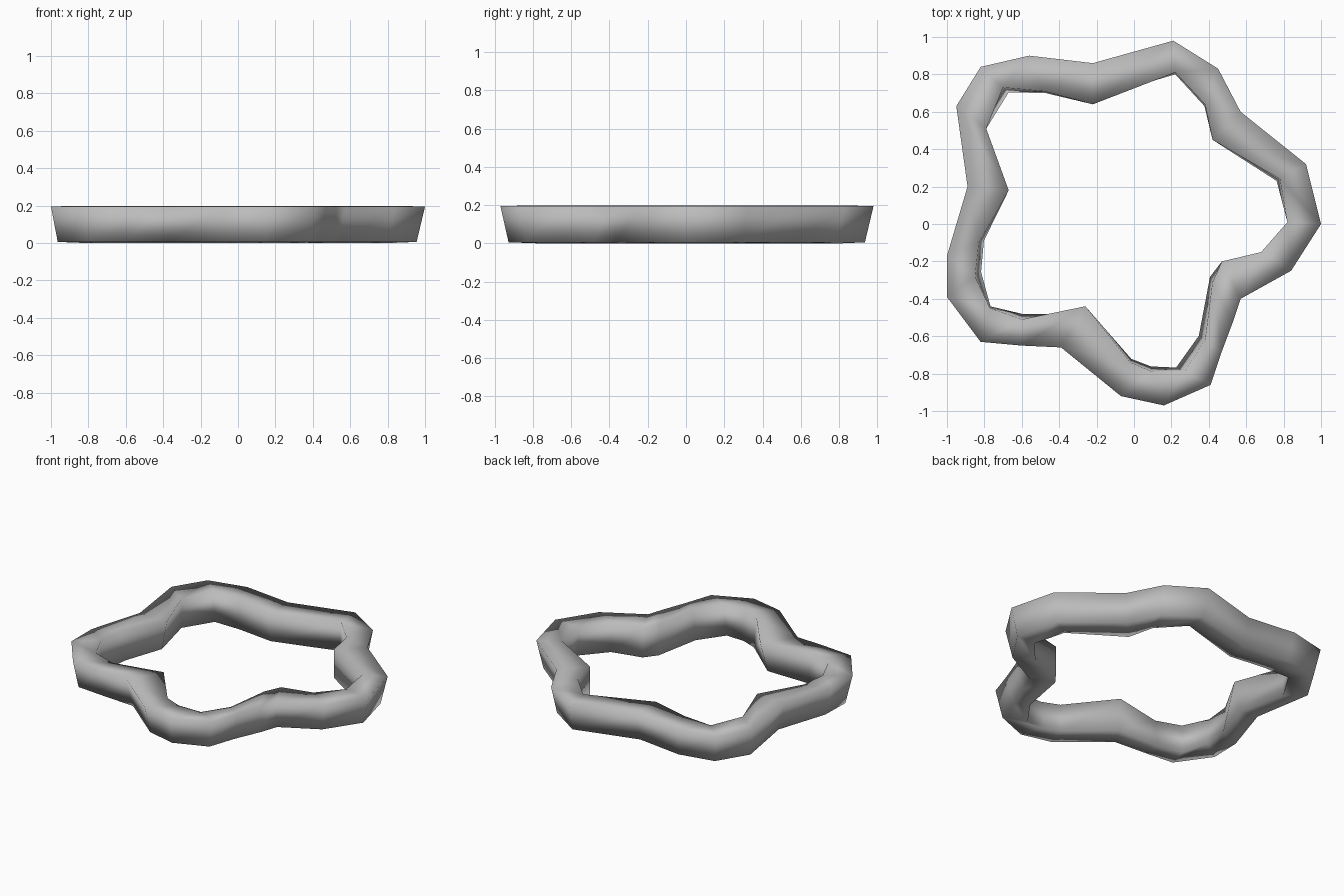
import bpy
import bmesh
from mathutils import Vector

default_cube = bpy.data.objects.get("Cube")
if default_cube:
    bpy.data.objects.remove(default_cube, do_unlink=True)

HEIGHT = 0.195
OUTER_TAPER = 0.045   # how far the outer wall leans in toward the base

# One section per corner of the ring, in hundredths of a unit:
# outer top x, y, inner top x, y, inward shift of the inner wall at the base
SECTIONS = [
    (100, 0, 82, 1, 0), (92, 32, 78, 24, 2), (57, 60, 42, 45, 0),
    (45, 83, 38, 64, 1), (21, 98, 22, 81, 1), (-22, 86, -22, 64, -3),
    (-56, 90, -48, 71, 1), (-82, 84, -70, 73, 4), (-95, 63, -79, 51, 0),
    (-89, 20, -67, 18, -4), (-100, -17, -83, -10, 3), (-100, -39, -85, -28, 4),
    (-82, -63, -77, -45, 1), (-60, -65, -60, -51, 3), (-39, -66, -26, -44, -5),
    (-7, -92, -2, -74, 2), (16, -97, 10, -79, 3), (41, -86, 27, -79, 5),
    (47, -68, 38, -62, 4), (53, -52, 42, -31, 3), (57, -40, 47, -20, 0),
    (84, -25, 68, -15, 0),
]


def make_material(name, color):
    mat = bpy.data.materials.new(name)
    mat.use_nodes = True
    mat.diffuse_color = color
    mat.node_tree.nodes["Principled BSDF"].inputs["Base Color"].default_value = color
    return mat


def section_points(ox, oy, ix, iy, shift):
    """Four corners of the ring's cross-section, going around it."""
    outer = Vector((ox, oy, 0)) / 100
    inner = Vector((ix, iy, 0)) / 100
    inward = (inner - outer).normalized()
    up = Vector((0, 0, HEIGHT))
    return (outer + up,
            inner + up * 1.02,
            inner + inward * shift / 100,
            outer + inward * OUTER_TAPER + up * 0.03)


# Closed ring swept through the sections
bm = bmesh.new()
loops = [[bm.verts.new(p) for p in section_points(*s)] for s in SECTIONS]
for a, b in zip(loops, loops[1:] + loops[:1]):
    for k in range(len(a)):
        n = (k + 1) % len(a)
        bm.faces.new((a[k], b[k], b[n], a[n]))
bmesh.ops.recalc_face_normals(bm, faces=bm.faces)
for face in bm.faces:
    face.smooth = True

mesh = bpy.data.meshes.new("wavy_ring")
bm.to_mesh(mesh)
bm.free()
ring = bpy.data.objects.new("wavy_ring", mesh)
bpy.context.collection.objects.link(ring)
mesh.materials.append(make_material("plain grey", (0.5, 0.5, 0.5, 1)))
